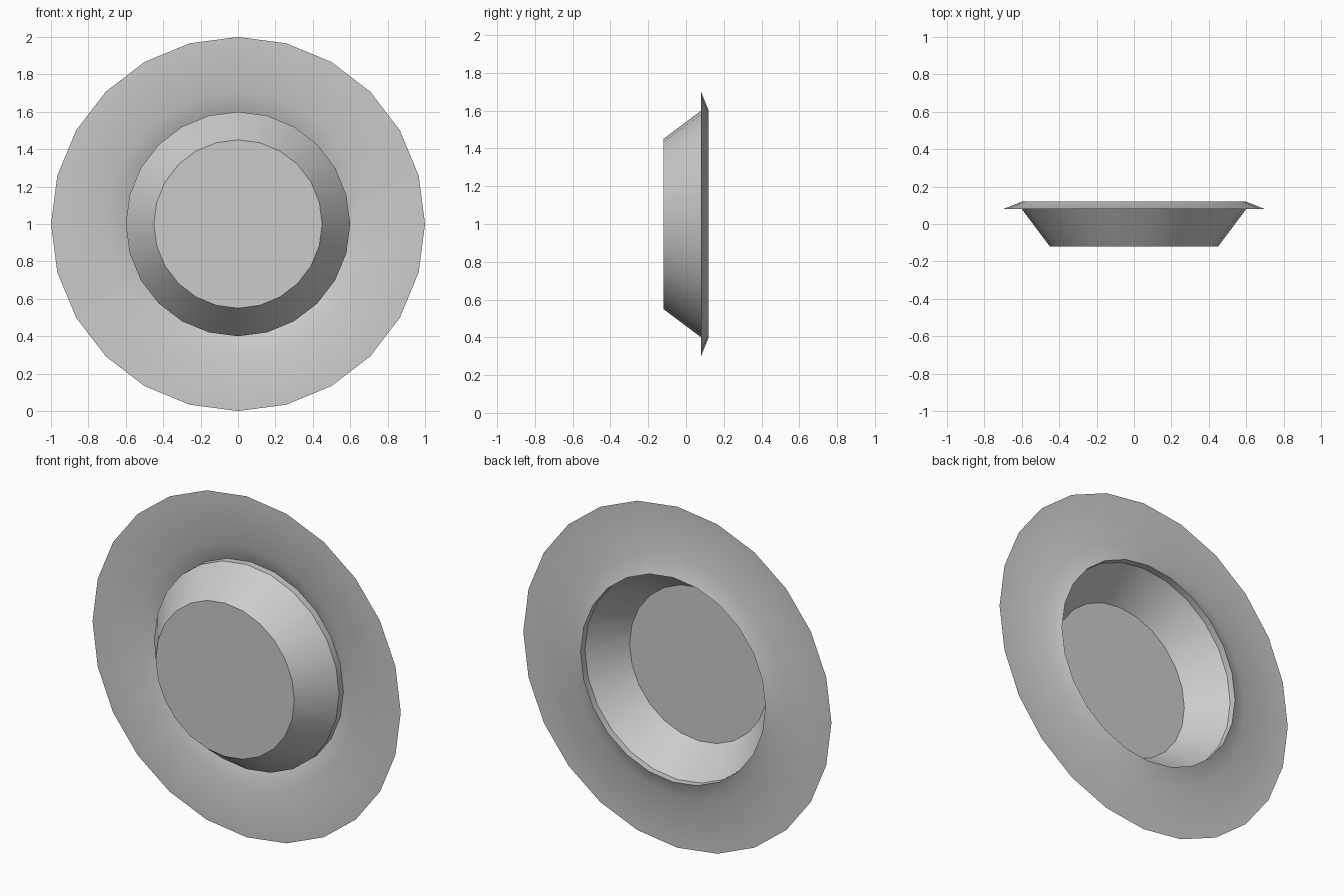
import bpy
import math

SIDES = 24

cube = bpy.data.objects.get("Cube")
if cube:
    bpy.data.objects.remove(cube, do_unlink=True)

grey = bpy.data.materials.new("light grey")
grey.use_nodes = True
colour = (0.6, 0.6, 0.6, 1)
grey.diffuse_color = colour
grey.node_tree.nodes["Principled BSDF"].inputs["Base Color"].default_value = colour


def ring_part(name, profile, cap=False):
    """Revolve (radius, y) points about the front-back axis; cap fills the first ring."""
    verts, faces = [], []
    for radius, y in profile:
        for i in range(SIDES):
            a = math.tau * i / SIDES
            verts.append((radius * math.sin(a), y, 1 + radius * math.cos(a)))
    for r in range(len(profile) - 1):
        for i in range(SIDES):
            j = (i + 1) % SIDES
            a, b = r * SIDES, (r + 1) * SIDES
            faces.append((a + i, a + j, b + j, b + i))
    if cap:
        faces.append(tuple(reversed(range(SIDES))))
    mesh = bpy.data.meshes.new(name)
    mesh.from_pydata(verts, [], faces)
    # Make every face look towards the front
    mesh.update()
    if sum(p.normal.y * p.area for p in mesh.polygons) > 0:
        mesh.flip_normals()
    mesh.materials.append(grey)
    obj = bpy.data.objects.new(name, mesh)
    bpy.context.collection.objects.link(obj)
    bpy.ops.object.select_all(action="DESELECT")
    obj.select_set(True)
    bpy.context.view_layer.objects.active = obj
    bpy.ops.object.shade_smooth_by_angle(angle=math.radians(30))
    return obj


# Flat outer flange with its shallow sloped groove
ring_part("flange", [(1.0, 0.08), (0.7, 0.08), (0.6, 0.12)])

# Raised dish: flat front disc, tapered wall and short neck into the groove
ring_part("dish", [(0.45, -0.12), (0.6, 0.08), (0.6, 0.12)], cap=True)
